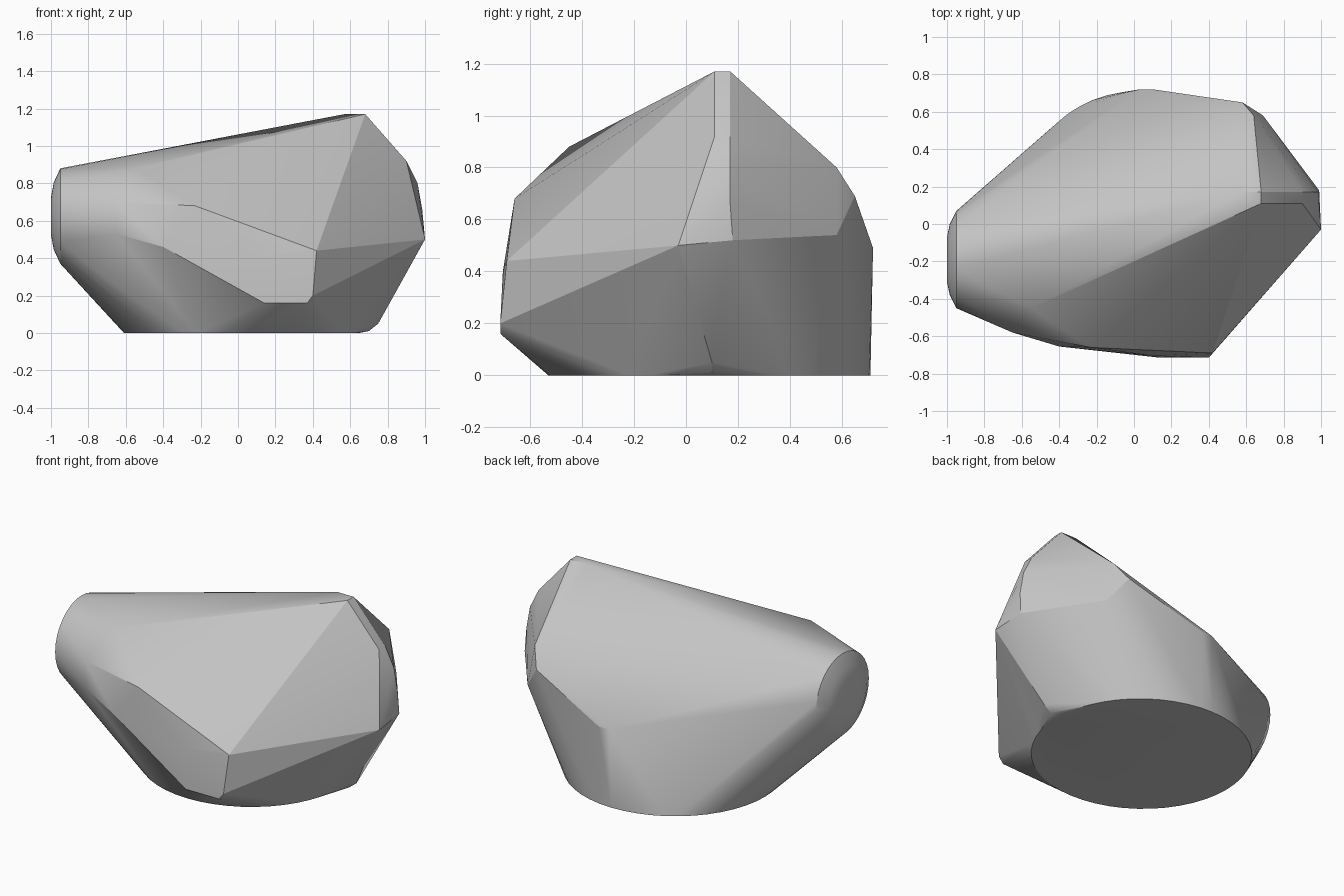
import bpy
import bmesh
from math import sin, cos, tau, radians
from mathutils import Vector

default_cube = bpy.data.objects.get("Cube")
if default_cube:
    bpy.data.objects.remove(default_cube, do_unlink=True)


def make_material(name, color):
    material = bpy.data.materials.new(name)
    material.use_nodes = True
    material.diffuse_color = color
    shader = material.node_tree.nodes["Principled BSDF"]
    shader.inputs["Base Color"].default_value = color
    shader.inputs["Roughness"].default_value = 0.8
    return material


def ring(center, across, up, steps):
    """Points of an ellipse spanned by two half-axis vectors."""
    center, across, up = Vector(center), Vector(across), Vector(up)
    angles = [tau * i / steps for i in range(steps)]
    return [center + across * cos(a) + up * sin(a) for a in angles]


def hull_object(name, points, material):
    """Wrap the points in a closed convex skin with soft shallow edges."""
    bm = bmesh.new()
    for point in points:
        bm.verts.new(point)
    bmesh.ops.convex_hull(bm, input=bm.verts[:])
    loose = [v for v in bm.verts if not v.link_faces]
    bmesh.ops.delete(bm, geom=loose, context="VERTS")
    bmesh.ops.dissolve_limit(bm, angle_limit=radians(1),
                             verts=bm.verts[:], edges=bm.edges[:])
    bmesh.ops.recalc_face_normals(bm, faces=bm.faces[:])
    mesh = bpy.data.meshes.new(name)
    bm.to_mesh(mesh)
    bm.free()
    mesh.materials.append(material)
    obj = bpy.data.objects.new(name, mesh)
    bpy.context.collection.objects.link(obj)
    bpy.ops.object.select_all(action="DESELECT")
    obj.select_set(True)
    bpy.context.view_layer.objects.active = obj
    bpy.ops.object.shade_smooth_by_angle(angle=radians(20))
    return obj


# Flat round footing
footing = ring((.02, .09, 0), (.63, 0, 0), (0, .62, 0), 48)

# Rounded blunt end
blunt_end = (ring((-.95, -.19, .625), (0, .26, 0), (0, 0, .255), 32)
             + ring((-.985, -.19, .625), (0, .19, 0), (0, 0, .18), 32)
             + ring((-1, -.19, .625), (0, .12, 0), (0, 0, .1), 32))

# Peak
peak = [(.57, .17, 1.17), (.68, .17, 1.17), (.68, .11, 1.17)]

# Broken front corners
front_corners = [
    (-.55, -.45, .88), (-.65, -.58, .7), (-.23, -.66, .68),
    (-.65, -.58, .53), (-.4, -.655, .46), (.1, -.705, .4),
    (.36, -.69, .45), (.42, -.69, .44), (.4, -.715, .2),
    (.37, -.715, .16), (.14, -.715, .16),
]

# Rounded side edge
side_corners = [
    (.9, .11, .92), (.9, .17, .92), (.96, .17, .8), (.985, .17, .66),
    (1, -.03, .5), (.99, .18, .52), (.75, .1, .05), (.7, .1, .01),
]

# Back corners
back_corners = [
    (.64, .58, .8), (.69, .58, .54), (.58, .65, .69),
    (.03, .72, .49), (.1, .72, .49),
]

stone_grey = make_material("stone grey", (.55, .55, .55, 1))
hull_object("boulder",
            footing + blunt_end + peak + front_corners + side_corners + back_corners,
            stone_grey)
